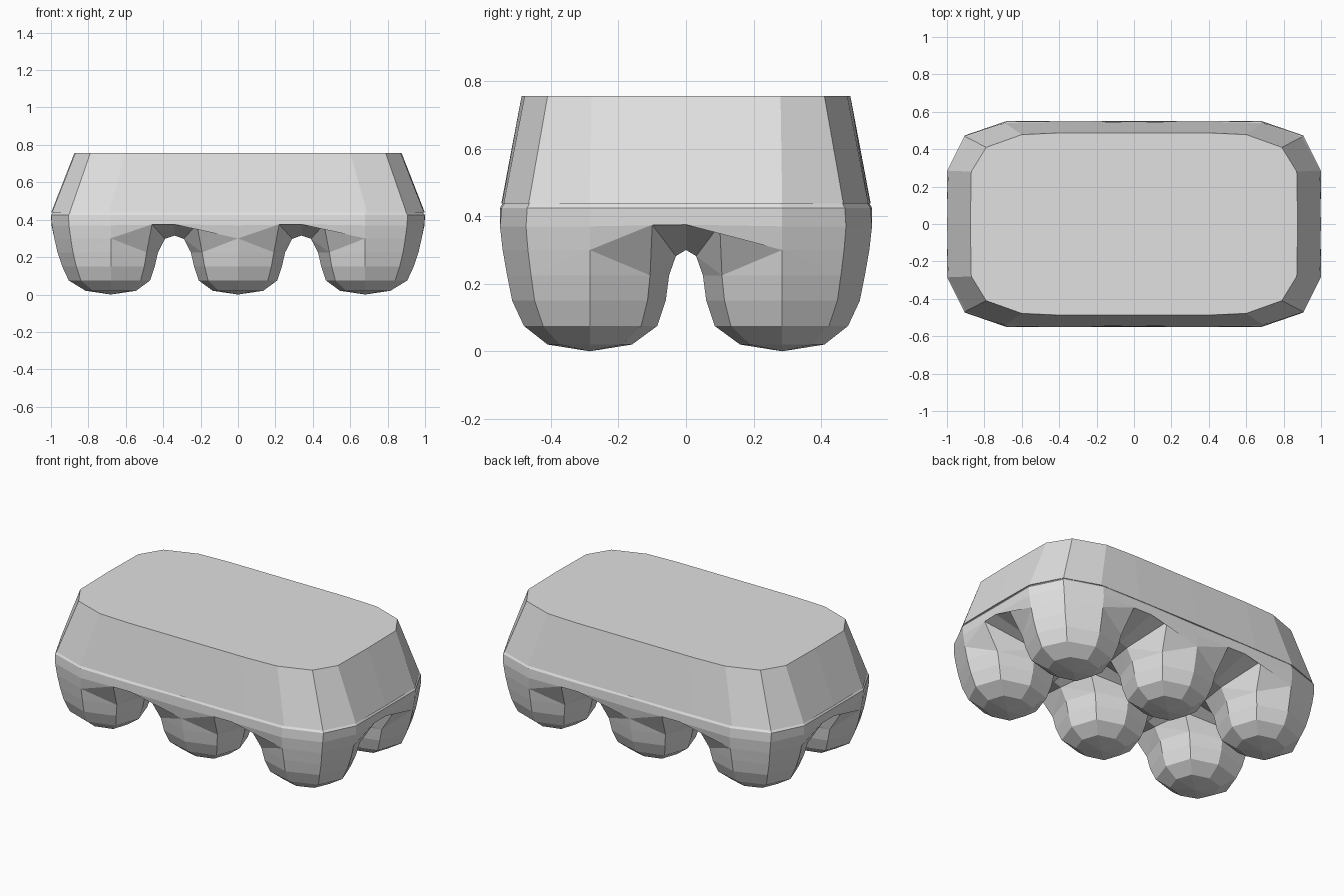
import bpy, bmesh

if "Cube" in bpy.data.objects:
    bpy.data.objects.remove(bpy.data.objects["Cube"])

card = bpy.data.materials.new("grey_cardboard")
card.diffuse_color = (0.75, 0.75, 0.75, 1)
card.use_nodes = True
card.node_tree.nodes["Principled BSDF"].inputs["Base Color"].default_value = card.diffuse_color


def finish(bm, name):
    bmesh.ops.remove_doubles(bm, verts=bm.verts, dist=0.002)
    bmesh.ops.recalc_face_normals(bm, faces=bm.faces)
    me = bpy.data.meshes.new(name)
    bm.to_mesh(me)
    bm.free()
    me.materials.append(card)
    ob = bpy.data.objects.new(name, me)
    bpy.context.collection.objects.link(ob)
    return ob


def outline(quarter):
    """Mirror a quarter outline (from +x axis to +y axis) into a full loop."""
    q = quarter
    half = q + [(-x, y) for x, y in reversed(q[:-1])]
    return half + [(x, -y) for x, y in reversed(half[1:-1])]


# Lid: tapered tub with chamfered corners
low = outline([(0.999, 0), (0.995, 0.285), (0.9, 0.466), (0.69, 0.54), (0.42, 0.545), (0, 0.547)])
high = outline([(0.875, 0), (0.87, 0.28), (0.79, 0.41), (0.6, 0.478), (0.4, 0.487), (0, 0.487)])
bm = bmesh.new()
a = [bm.verts.new((x, y, 0.438)) for x, y in low]
b = [bm.verts.new((x, y, 0.756)) for x, y in high]
n = len(a)
for i in range(n):
    j = (i + 1) % n
    bm.faces.new((a[i], a[j], b[j], b[i]))
bm.faces.new(b)
bm.faces.new(a[::-1])
finish(bm, "lid")

# Tray: six eight-sided cups, each widening into a rectangular cell
CELL_X, CELL_Y = 0.34, 0.285
HEIGHTS = [0.02, 0.075, 0.15, 0.225]
OUT_Z = HEIGHTS + [0.3, 0.37, 0.425]
X_OUT = [0.135, 0.225, 0.26, 0.285, 0.302, 0.315, 0.319]
Y_OUT = [0.125, 0.195, 0.23, 0.245, 0.258, 0.266, 0.261]
X_IN = [0.135, 0.21, 0.235, 0.252, 0.29, 0.34]
Y_IN = [0.125, 0.2, 0.225, 0.235, 0.255, 0.285]
DIRS = [(1, 0), (1, 1), (0, 1), (-1, 1), (-1, 0), (-1, -1), (0, -1), (1, -1)]


def column(cx, cy, sx, sy):
    """Points running up the cup wall in one of the eight directions."""
    ox, oy = sx * cx > 0, sy * cy > 0
    xs, ys = (X_OUT if ox else X_IN), (Y_OUT if oy else Y_IN)
    outer = (ox or not sx) and (oy or not sy)
    k = (0.71 if outer else 0.76) if sx and sy else 1
    if outer:
        return [(cx + sx * k * xs[min(i, len(xs) - 1)], cy + sy * k * ys[min(i, len(ys) - 1)], z)
                for i, z in enumerate(OUT_Z)]
    pts = [(cx + sx * k * xs[i], cy + sy * k * ys[i], z) for i, z in enumerate(HEIGHTS)]
    if not sy:                                # saddle between cups in a row
        pts += [(cx + sx * xs[4], cy, 0.298), (cx + sx * CELL_X, cy, 0.315)]
    elif not sx:                              # saddle between the two rows
        pts += [(cx, cy + sy * ys[4], 0.282), (cx, 0, 0.3)]
    elif oy:                                  # arch on the long side
        top = cy + sy * 0.266
        pts += [(cx + sx * 0.22, top - sy * 0.003, 0.375), (cx + sx * CELL_X, top, 0.375),
                (cx + sx * CELL_X, top, 0.425)]
    elif ox:                                  # arch on the short end
        side = cx + sx * 0.318
        pts += [(side - sx * 0.003, cy + sy * 0.185, 0.375), (side, 0, 0.375), (side, 0, 0.425)]
    else:                                     # inner meeting point of four cups
        pts += [(cx + sx * 0.24, cy + sy * 0.2, 0.32), (cx + sx * CELL_X, 0, 0.37)]
    return pts


bm = bmesh.new()
for cx in (-0.68, 0, 0.68):
    for cy in (-CELL_Y, CELL_Y):
        bottom = bm.verts.new((cx, cy, 0))
        cols = [[bm.verts.new(p) for p in column(cx, cy, *d)] for d in DIRS]
        for i in range(8):
            c, d = cols[i], cols[(i + 1) % 8]
            bm.faces.new((bottom, c[0], d[0]))
            for r in range(min(len(c), len(d)) - 1):
                if r == 3:                    # crease from wall top to cup corner
                    s, t = (c, d) if i % 2 == 0 else (d, c)
                    bm.faces.new((s[3], t[3], s[4]))
                    bm.faces.new((s[4], t[3], t[4]))
                else:
                    bm.faces.new((c[r], d[r], d[r + 1], c[r + 1]))

# Tray rim, stepped in under the lid, and its closed top
bmesh.ops.remove_doubles(bm, verts=bm.verts, dist=0.002)
edges = [e for e in bm.edges if e.is_boundary and all(v.co.z > 0.41 for v in e.verts)]
res = bmesh.ops.extrude_edge_only(bm, edges=edges)["geom"]
for v in (g for g in res if isinstance(g, bmesh.types.BMVert)):
    v.co.x *= 0.99
    v.co.y *= 0.985
    v.co.z = 0.4385
bmesh.ops.contextual_create(bm, geom=[g for g in res if isinstance(g, bmesh.types.BMEdge)])
finish(bm, "cup_tray")
